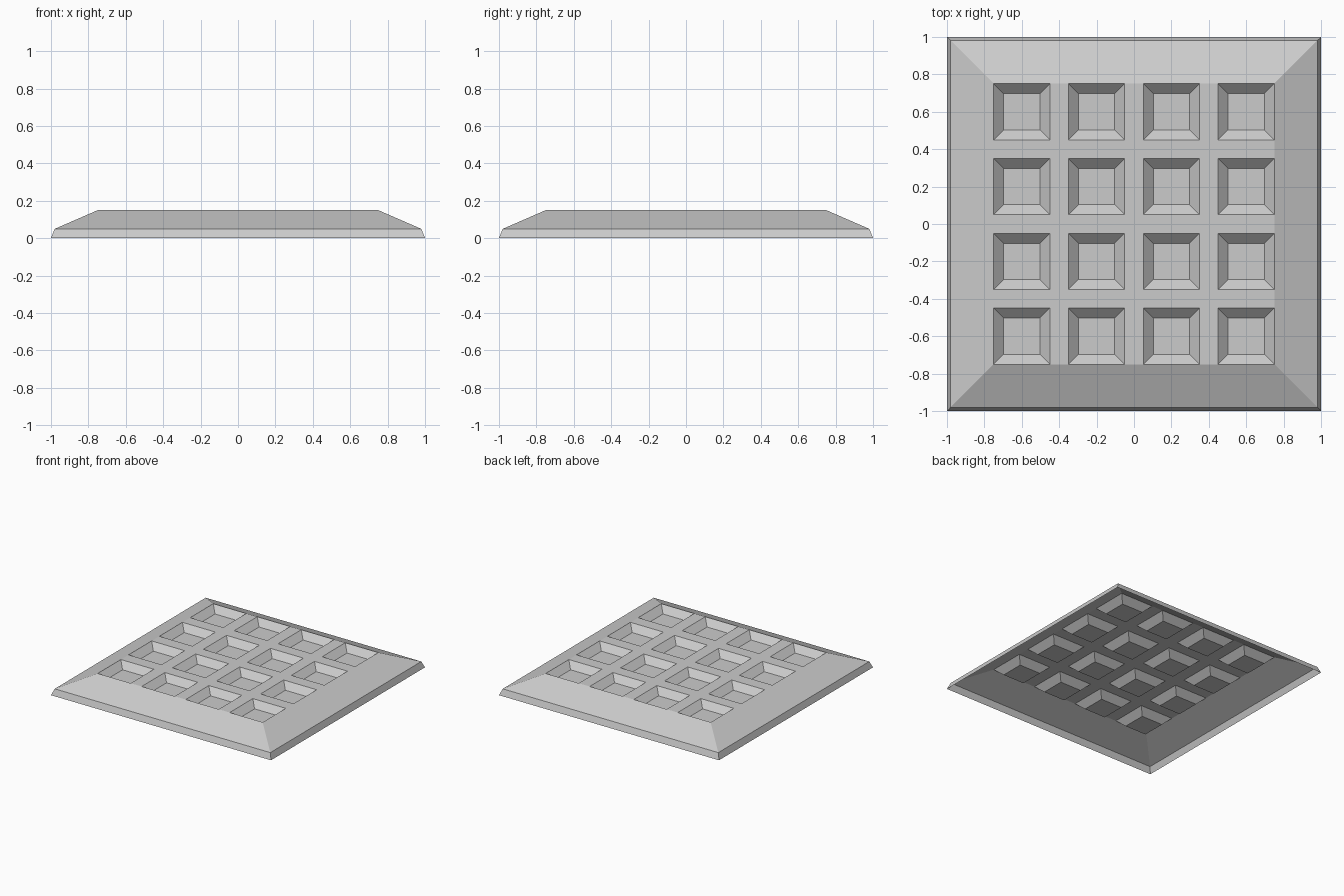
import bpy, bmesh

if "Cube" in bpy.data.objects:
    bpy.data.objects.remove(bpy.data.objects["Cube"])

# Alternating pit (0.3) and rib (0.1) lines across the flat top
lines = [-0.75, -0.45, -0.35, -0.05, 0.05, 0.35, 0.45, 0.75]
TOP, PIT_DEPTH, PIT_SLOPE = 0.15, 0.05, 0.075

bm = bmesh.new()

# Flat top as a 7 x 7 cell grid
v = [[bm.verts.new((x, y, TOP)) for x in lines] for y in lines]
pits = []
for j in range(7):
    for i in range(7):
        f = bm.faces.new((v[j][i], v[j][i + 1], v[j + 1][i + 1], v[j + 1][i]))
        if i % 2 == 0 and j % 2 == 0:
            pits.append(f)

# Sloping border and steep rim: the open edge is extruded outwards and down
edges = [e for e in bm.edges if e.is_boundary]
half = 0.75
for new_half, z in ((0.98, 0.05), (1.0, 0.0)):
    geom = bmesh.ops.extrude_edge_only(bm, edges=edges)["geom"]
    edges = [g for g in geom if isinstance(g, bmesh.types.BMEdge)]
    for w in [g for g in geom if isinstance(g, bmesh.types.BMVert)]:
        w.co = (w.co.x * new_half / half, w.co.y * new_half / half, z)
    half = new_half

# Sixteen tapered pits with square floors
bmesh.ops.inset_individual(bm, faces=pits, thickness=PIT_SLOPE)
for f in pits:
    bmesh.ops.translate(bm, verts=f.verts, vec=(0, 0, -PIT_DEPTH))

# Merge coplanar cells, keep the underside open
bmesh.ops.recalc_face_normals(bm, faces=bm.faces)
bm.normal_update()
if sum(f.normal.z for f in bm.faces) < 0:
    bmesh.ops.reverse_faces(bm, faces=bm.faces)

mesh = bpy.data.meshes.new("recessed_tile")
bm.to_mesh(mesh)
bm.free()
tile = bpy.data.objects.new("recessed_tile", mesh)
bpy.context.collection.objects.link(tile)
